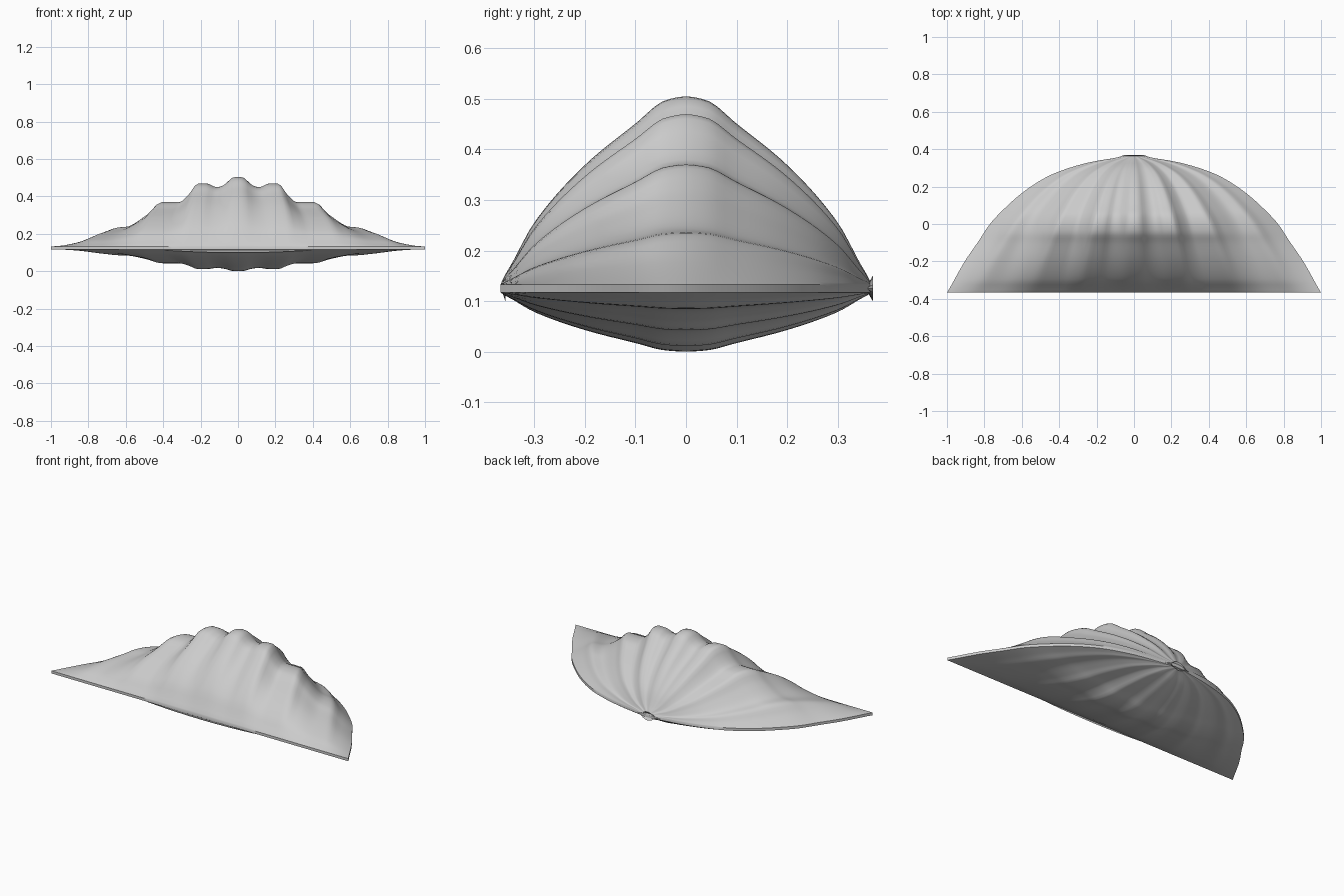
import bpy, bmesh

if "Cube" in bpy.data.objects:
    bpy.data.objects.remove(bpy.data.objects["Cube"])

MID, LIP = 0.125, 0.008

# fan width along y (back hinge narrow, front edge wide)
WIDTH = [(-.367, 1), (-.345, .987), (-.2, .905), (-.09, .83), (0, .77), (.09, .685),
         (.18, .58), (.26, .45), (.31, .315), (.335, .215), (.352, .11), (.367, .03)]
# relative height along |y|
BELL = [(0, 1), (.04, .98), (.1, .855), (.2, .635), (.3, .33), (.345, .11), (.358, .05), (.367, 0)]
# scalloped cross-section over |u|
RIBS = [(0, 1), (.04, .985), (.08, .91), (.12, .86), (.15, .85), (.21, .9), (.275, .905),
        (.33, .76), (.40, .64), (.45, .638), (.52, .637), (.6, .48), (.74, .29), (.82, .27),
        (.9, .14), (1, 0)]


def curve(pts, x):
    """Cubic Hermite interpolation with limited slopes."""
    n = len(pts)
    s = [(pts[i + 1][1] - pts[i][1]) / (pts[i + 1][0] - pts[i][0]) for i in range(n - 1)]

    def slope(i):
        if i == 0 or i == n - 1:
            return s[min(i, n - 2)] if pts[0][0] < 0 or i else 0
        a, b = s[i - 1], s[i]
        return 0 if a * b <= 0 else 2 * a * b / (a + b)
    for i in range(n - 1):
        (x0, y0), (x1, y1) = pts[i], pts[i + 1]
        if x <= x1 or i == n - 2:
            h = x1 - x0
            t = min(max((x - x0) / h, 0), 1)
            return ((2*t**3 - 3*t*t + 1) * y0 + (t**3 - 2*t*t + t) * h * slope(i)
                    + (3*t*t - 2*t**3) * y1 + (t**3 - t*t) * h * slope(i + 1))


NU, NV = 96, 44
US = [-1 + 2 * i / NU for i in range(NU + 1)]
YS = [-.367, -.364, -.358, -.352] + [-.34 + .68 * j / NV for j in range(NV + 1)] + [.347, .352, .358, .363, .367]


def finish(name, bm):
    bmesh.ops.recalc_face_normals(bm, faces=bm.faces)
    me = bpy.data.meshes.new(name)
    bm.to_mesh(me)
    bm.free()
    ob = bpy.data.objects.new(name, me)
    bpy.context.collection.objects.link(ob)
    bpy.context.view_layer.objects.active = ob
    ob.select_set(True)
    bpy.ops.object.shade_smooth_by_angle(angle=0.6)
    ob.select_set(False)


# two ribbed halves joined by a thin lip wall all round
bm = bmesh.new()
grids = []
for amp, lip in ((.372, LIP), (-.117, -LIP)):
    grid = []
    for y in YS:
        w, b = curve(WIDTH, y), curve(BELL, abs(y))
        grid.append([bm.verts.new((u * w, y, MID + lip + amp * b * curve(RIBS, abs(u)))) for u in US])
    for r0, r1 in zip(grid, grid[1:]):
        for i in range(NU):
            bm.faces.new((r0[i], r0[i + 1], r1[i + 1], r1[i]))
    grids.append(grid)


def border(g):
    return g[0] + [r[-1] for r in g[1:-1]] + g[-1][::-1] + [r[0] for r in g[-2:0:-1]]


top, low = border(grids[0]), border(grids[1])
for k in range(len(top)):
    bm.faces.new((top[k - 1], top[k], low[k], low[k - 1]))
finish("ribbed_shell", bm)

# small flared lips at the hinge and the front edge
bm = bmesh.new()
for y0, y1, w0, w1 in ((.355, .37, .09, .05), (-.366, -.357, .6, .55)):
    for side in (1, -1):
        z0, z1 = (MID, MID + side * .026)
        n = 12
        a = [bm.verts.new((w0 * (2 * i / n - 1), y0, z0)) for i in range(n + 1)]
        b = [bm.verts.new((w1 * (2 * i / n - 1), y1,
                           z0 + (z1 - z0) * (1 - (2 * i / n - 1) ** 2))) for i in range(n + 1)]
        for i in range(n):
            bm.faces.new((a[i], a[i + 1], b[i + 1], b[i]))
bmesh.ops.remove_doubles(bm, verts=bm.verts, dist=1e-5)
finish("edge_lips", bm)
